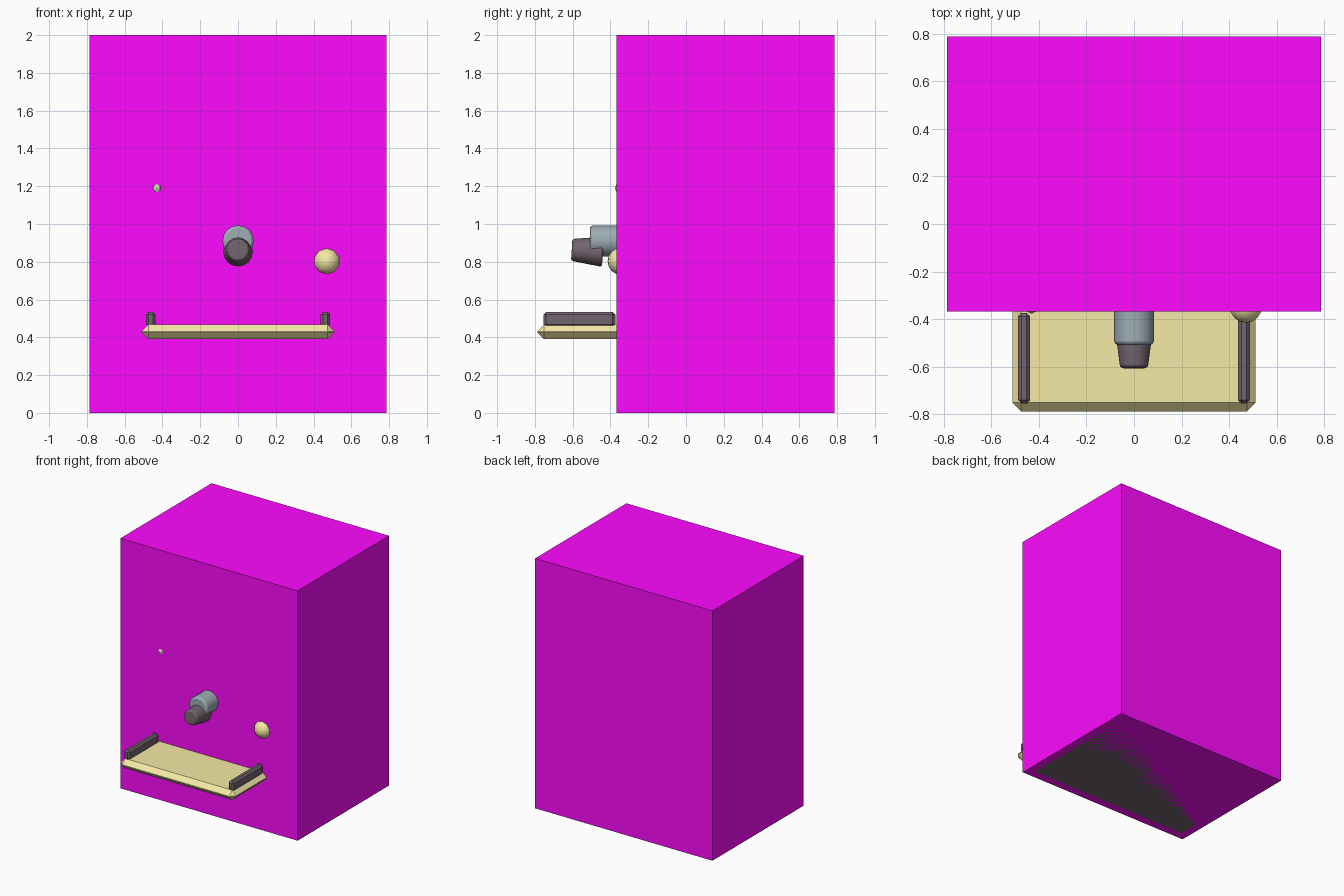
import bpy, math
from mathutils import Vector

if "Cube" in bpy.data.objects:
    bpy.data.objects.remove(bpy.data.objects["Cube"])


def material(name, rgb):
    m = bpy.data.materials.new(name)
    m.diffuse_color = (*rgb, 1)
    m.use_nodes = True
    m.node_tree.nodes["Principled BSDF"].inputs["Base Color"].default_value = m.diffuse_color
    return m


MAGENTA = material("magenta", (1.0, 0.003, 1.0))
CREAM = material("cream", (0.92, 0.82, 0.38))
STEEL = material("steel", (0.34, 0.42, 0.46))
DARK = material("dark", (0.17, 0.13, 0.155))
PALE = material("pale_green", (0.62, 0.75, 0.42))


def finish(ob, name, mat, bevel=0.0, segments=1, smooth=False):
    ob.name = name
    ob.data.materials.append(mat)
    if bevel:
        b = ob.modifiers.new("bevel", "BEVEL")
        b.width, b.segments = bevel, segments
        b.limit_method = "ANGLE"
        b.angle_limit = math.radians(50)
    if smooth:
        bpy.ops.object.shade_smooth_by_angle(angle=math.radians(35))
    return ob


def box(name, lo, hi, mat, bevel=0.0):
    lo, hi = Vector(lo), Vector(hi)
    bpy.ops.mesh.primitive_cube_add(size=1, location=(lo + hi) / 2)
    ob = bpy.context.object
    ob.scale = hi - lo
    bpy.ops.object.transform_apply(location=False, rotation=False, scale=True)
    return finish(ob, name, mat, bevel)


def cone(name, start, end, r1, r2, sides, mat, bevel):
    start, end = Vector(start), Vector(end)
    axis = end - start
    bpy.ops.mesh.primitive_cone_add(
        vertices=sides, radius1=r1, radius2=r2, depth=axis.length,
        location=(start + end) / 2,
        rotation=axis.to_track_quat("Z", "Y").to_euler())
    return finish(bpy.context.object, name, mat, bevel, 2, True)


def ball(name, centre, r, segments, rings, mat, smooth):
    # Poles point forward and back
    bpy.ops.mesh.primitive_uv_sphere_add(
        segments=segments, ring_count=rings, radius=r, location=centre,
        rotation=(math.pi / 2, 0, 0))
    return finish(bpy.context.object, name, mat, smooth=smooth)


# Cabinet and the dark plate flush with its underside
box("cabinet", (-0.785, -0.367, 0), (0.785, 0.787, 2), MAGENTA)
box("base_plate", (-0.72, -0.30, 0), (0.72, 0.72, 0.05), DARK)

# Front tray with two side rails
box("tray", (-0.51, -0.787, 0.39), (0.51, -0.25, 0.468), CREAM, 0.036)
for side, x in (("left", -0.462), ("right", 0.462)):
    box(side + "_tray_rail", (x - 0.025, -0.754, 0.455),
        (x + 0.025, -0.374, 0.535), DARK, 0.014)

# Spout: steel barrel and a slightly tilted tapered nozzle
cone("spout_barrel", (0, -0.25, 0.91), (0, -0.508, 0.91), 0.083, 0.083, 16, STEEL, 0.015)
cone("spout_nozzle", (0, -0.44, 0.853), (0, -0.605, 0.863), 0.08, 0.058, 16, DARK, 0.01)

# Control knob and indicator lamp
ball("knob", (0.47, -0.342, 0.803), 0.073, 10, 8, CREAM, True)
ball("indicator_lamp", (-0.43, -0.347, 1.19), 0.03, 6, 4, PALE, False)
